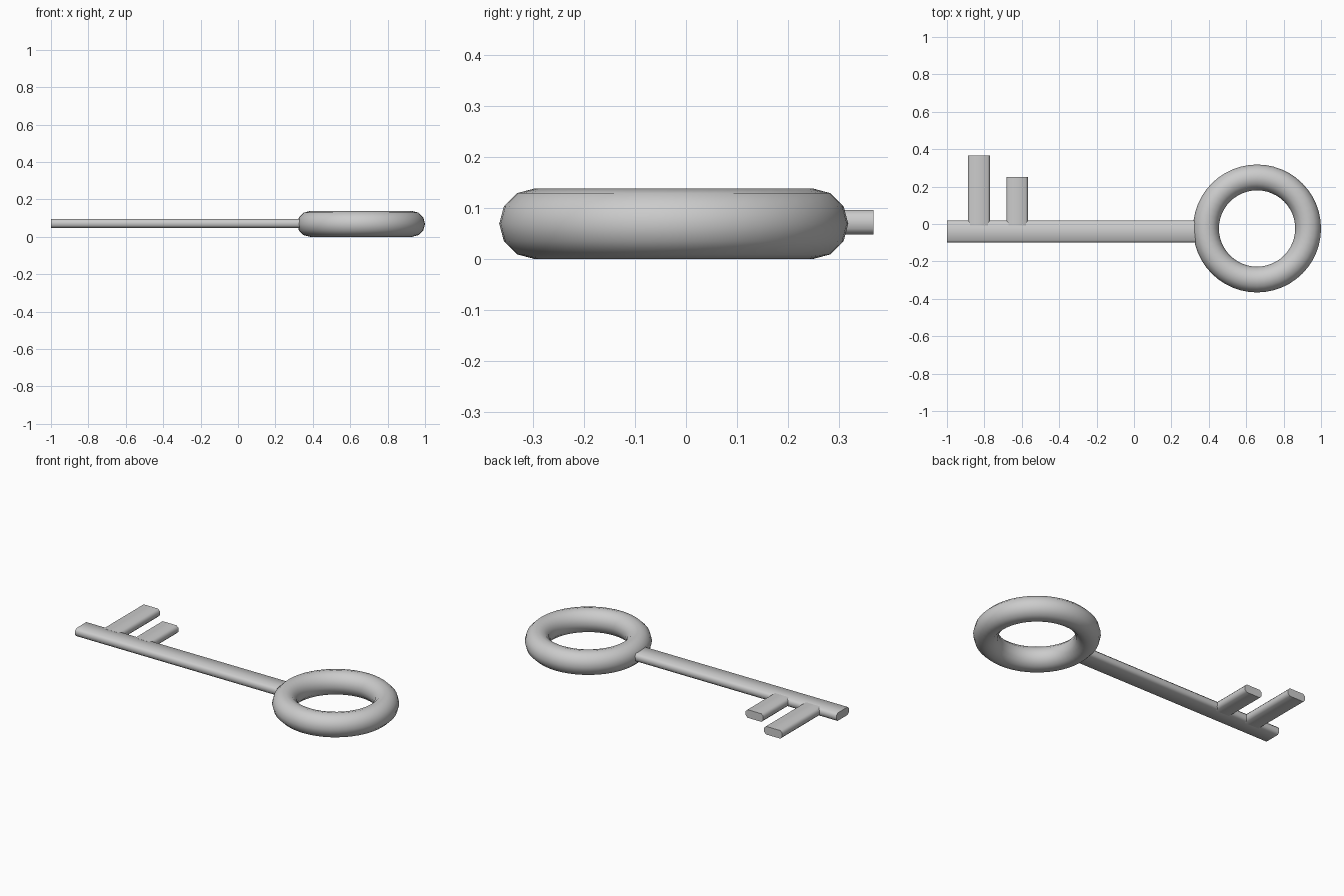
import bpy, bmesh, math

cube = bpy.data.objects.get("Cube")
if cube:
    bpy.data.objects.remove(cube, do_unlink=True)

metal = bpy.data.materials.new("grey_metal")
metal.use_nodes = True
GREY = (0.6, 0.6, 0.6, 1)
metal.diffuse_color = GREY
metal.node_tree.nodes["Principled BSDF"].inputs["Base Color"].default_value = GREY


def finish(obj, angle):
    bpy.ops.object.select_all(action='DESELECT')
    obj.select_set(True)
    bpy.context.view_layer.objects.active = obj
    obj.data.materials.append(metal)
    bpy.ops.object.shade_smooth_by_angle(angle=math.radians(angle))


def bar(name, lo, hi, axis, chamfer=0.012):
    """Box from lo to hi whose edges along one axis are chamfered."""
    bm = bmesh.new()
    bmesh.ops.create_cube(bm, size=1)
    for v in bm.verts:
        v.co = [(a + b) / 2 + c * (b - a) for a, b, c in zip(lo, hi, v.co)]
    long_edges = [e for e in bm.edges
                  if abs(e.verts[0].co[axis] - e.verts[1].co[axis]) > 0.01]
    bmesh.ops.bevel(bm, geom=long_edges, offset=chamfer, segments=1,
                    affect='EDGES', profile=0.5)
    mesh = bpy.data.meshes.new(name)
    bm.to_mesh(mesh)
    bm.free()
    obj = bpy.data.objects.new(name, mesh)
    bpy.context.collection.objects.link(obj)
    finish(obj, 50)


# Round handle
bpy.ops.mesh.primitive_torus_add(
    major_segments=48, minor_segments=12, major_radius=0.273,
    minor_radius=0.069, location=(0.658, -0.024, 0.069))
ring = bpy.context.object
ring.name = "ring_handle"
finish(ring, 60)

# Straight shaft reaching into the ring
bar("shaft", (-1, -0.1, 0.048), (0.36, 0.018, 0.095), 0)

# Long and short teeth
for name, x0, x1, tip in (("long_tooth", -0.888, -0.77, 0.367),
                          ("short_tooth", -0.682, -0.567, 0.25)):
    bar(name, (x0, -0.008, 0.0475), (x1, tip, 0.0955), 1)
